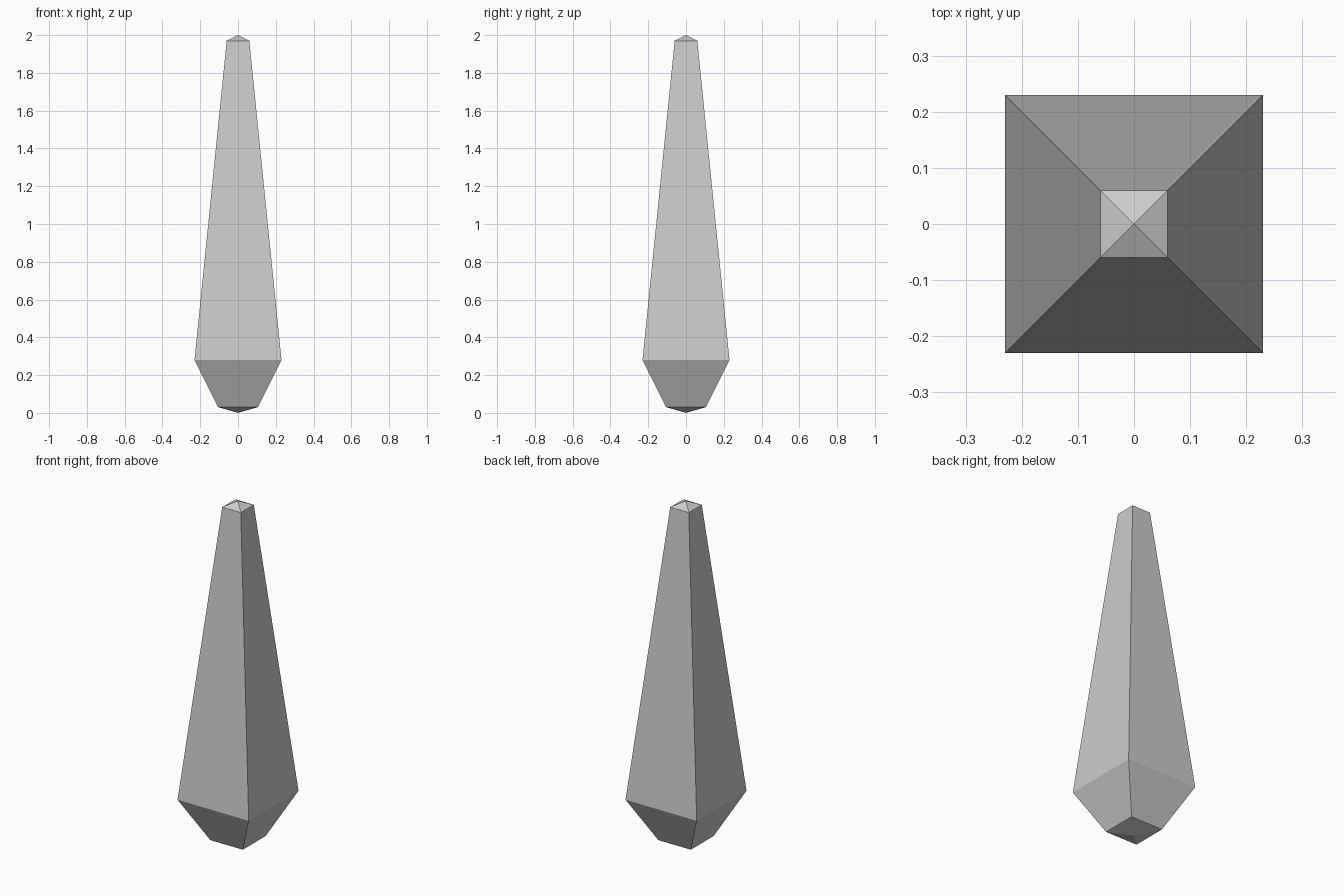
import bpy, bmesh

if "Cube" in bpy.data.objects:
    bpy.data.objects.remove(bpy.data.objects["Cube"])

# Square rings of the crystal shard: (height, half width)
RINGS = [(0.03, 0.105), (0.28, 0.23), (1.97, 0.06)]
CORNERS = [(-1, -1), (1, -1), (1, 1), (-1, 1)]

bm = bmesh.new()
rings = [[bm.verts.new((x * h, y * h, z)) for x, y in CORNERS] for z, h in RINGS]
bottom = bm.verts.new((0, 0, 0))
top = bm.verts.new((0, 0, 2))

for i in range(4):
    j = (i + 1) % 4
    # Long sides
    for low, high in zip(rings, rings[1:]):
        bm.faces.new((low[i], low[j], high[j], high[i]))
    # Shallow pyramid tips
    bm.faces.new((rings[0][j], rings[0][i], bottom))
    bm.faces.new((rings[-1][i], rings[-1][j], top))

bmesh.ops.recalc_face_normals(bm, faces=bm.faces)
mesh = bpy.data.meshes.new("crystal_shard")
bm.to_mesh(mesh)
bm.free()
shard = bpy.data.objects.new("crystal_shard", mesh)
bpy.context.collection.objects.link(shard)
